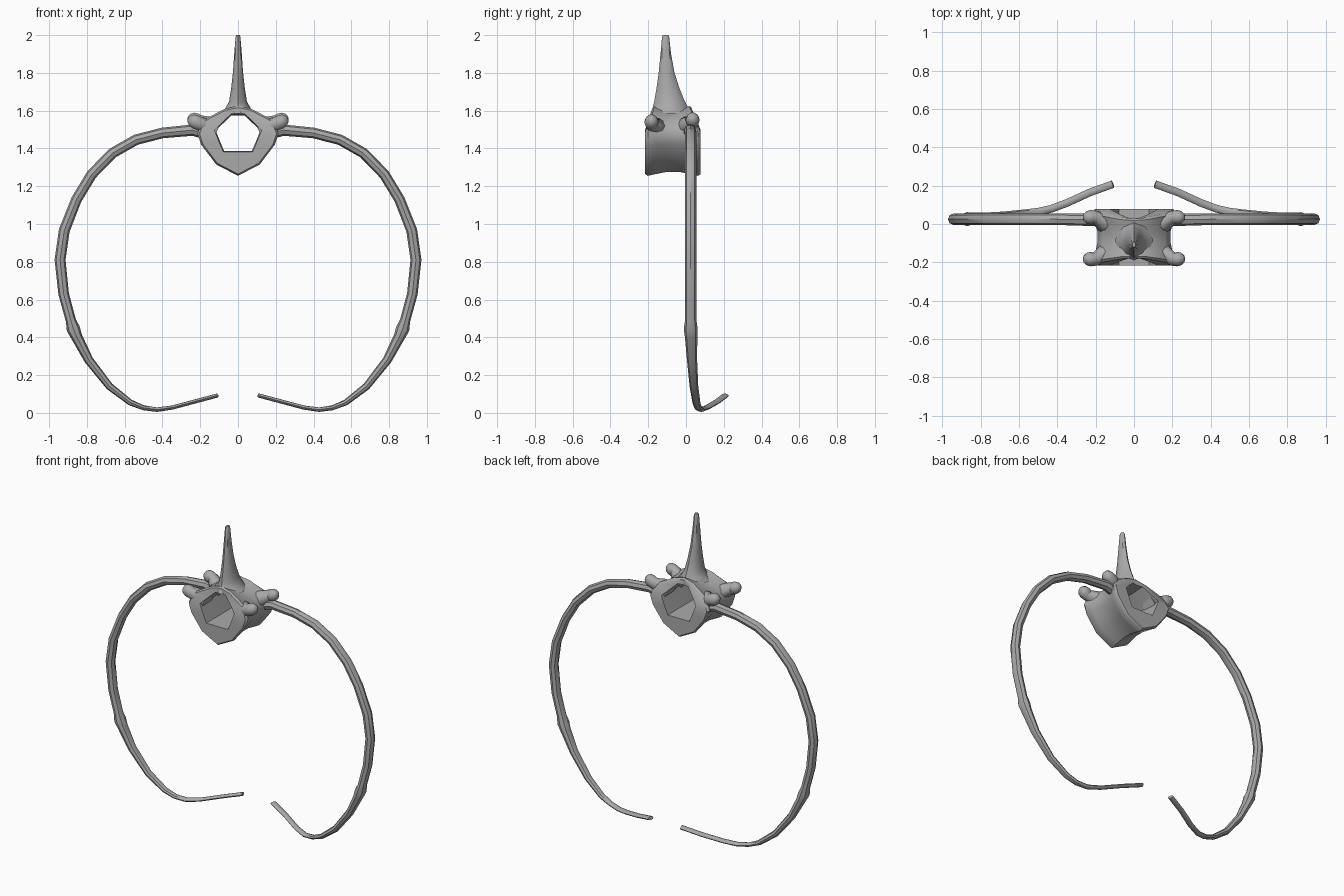
import bpy, bmesh, math
from mathutils import Vector

if "Cube" in bpy.data.objects:
    bpy.data.objects.remove(bpy.data.objects["Cube"])

bone = bpy.data.materials.new("grey bone")
bone.diffuse_color = (0.4, 0.4, 0.4, 1)
bone.use_nodes = True
bone.node_tree.nodes["Principled BSDF"].inputs["Base Color"].default_value = bone.diffuse_color


def finish(name, rings, closed_loop=False):
    """Skin a list of equal rings; cap the ends or join last ring to first."""
    bm = bmesh.new()
    vs = [[bm.verts.new(p) for p in r] for r in rings]
    n = len(vs[0])
    pairs = list(zip(vs, vs[1:]))
    if closed_loop:
        pairs.append((vs[-1], vs[0]))
    else:
        bm.faces.new(vs[0])
        bm.faces.new(vs[-1])
    for a, b in pairs:
        for i in range(n):
            j = (i + 1) % n
            bm.faces.new((a[i], a[j], b[j], b[i]))
    bmesh.ops.recalc_face_normals(bm, faces=bm.faces)
    me = bpy.data.meshes.new(name)
    bm.to_mesh(me)
    bm.free()
    ob = bpy.data.objects.new(name, me)
    bpy.context.collection.objects.link(ob)
    me.materials.append(bone)
    bpy.ops.object.select_all(action='DESELECT')
    ob.select_set(True)
    bpy.context.view_layer.objects.active = ob
    bpy.ops.object.shade_smooth_by_angle(angle=math.radians(42))
    return ob


def tube(name, pts, sides=8, mirror=1):
    """pts: x, y, z, radius along y, radius across."""
    rings = []
    P = [Vector((p[0] * mirror, p[1], p[2])) for p in pts]
    for i, p in enumerate(P):
        t = (P[min(i + 1, len(P) - 1)] - P[max(i - 1, 0)]).normalized()
        y = Vector((0, 1, 0))
        a = (y - t * t.dot(y)).normalized()
        b = t.cross(a)
        rings.append([p + a * pts[i][3] * math.cos(k * math.tau / sides)
                      + b * pts[i][4] * math.sin(k * math.tau / sides)
                      for k in range(sides)])
    return finish(name, rings)


# vertebra body: waisted ring with a five-sided hole
outer = [(0, 1.255), (.115, 1.315), (.195, 1.42), (.215, 1.48),
         (.185, 1.55), (.07, 1.61), (0, 1.625)]
inner = [(0, 1.385), (.075, 1.385), (.10, 1.445), (.12, 1.495),
         (.085, 1.53), (.035, 1.577), (0, 1.577)]


def full(h):
    return h + [(-x, z) for x, z in h[-2:0:-1]]


def ring(prof, s, t):
    out = []
    for (x, z), (_, zo) in zip(full(prof), full(outer)):
        k = max(0, zo - 1.5) / 0.125
        y0, y1 = -.217 + .04 * k, .078 - .05 * k
        out.append((x * s, y0 + (y1 - y0) * t, 1.45 + (z - 1.45) * s))
    return out


finish("vertebra_body", [
    ring(inner, 1.04, 0), ring(outer, .95, 0), ring(outer, 1, .05),
    ring(outer, .95, .2), ring(outer, .89, .4), ring(outer, .89, .6),
    ring(outer, .95, .8), ring(outer, 1, .95), ring(outer, .95, 1),
    ring(inner, 1.04, 1), ring(inner, .98, .5)], True)

# tall spine on top
tube("spine", [(0, -.085, 1.585, .105, .10), (0, -.085, 1.61, .095, .068),
               (0, -.09, 1.65, .08, .047), (0, -.097, 1.72, .06, .036),
               (0, -.103, 1.80, .042, .027), (0, -.107, 1.90, .028, .02),
               (0, -.108, 1.99, .019, .013), (0, -.108, 2.0, .014, .009)])

rib = [(.15, .02, 1.475, .034, .034), (.24, .022, 1.497, .032, .03),
       (.40, .025, 1.482, .03, .028), (.54, .025, 1.446, .03, .028),
       (.665, .025, 1.375, .03, .028), (.775, .025, 1.262, .03, .028),
       (.855, .025, 1.13, .03, .028), (.92, .025, .965, .03, .029),
       (.942, .025, .81, .03, .029), (.923, .025, .63, .03, .028),
       (.885, .025, .49, .03, .027), (.872, .025, .445, .037, .036),
       (.855, .027, .405, .033, .03), (.79, .032, .28, .027, .024),
       (.68, .042, .14, .023, .02), (.57, .055, .055, .021, .016),
       (.50, .064, .027, .02, .013), (.43, .08, .017, .02, .012),
       (.35, .11, .028, .02, .011), (.23, .165, .06, .02, .011),
       (.11, .208, .092, .02, .011)]

for side, m in (("right", 1), ("left", -1)):
    tube("rib_" + side, rib, 8, m)
    # knobbed joint processes
    for end, y, yi, z in (("front", -.183, -.155, 0), ("back", .035, .005, .01)):
        tube(f"knob_{end}_{side}", [
            (.11, yi, 1.495, .05, .06), (.165, yi, 1.515 + z, .045, .048),
            (.20, y, 1.53 + z, .036, .037), (.225, y, 1.54 + z, .038, .039),
            (.245, y, 1.55 + z, .033, .034), (.259, y, 1.556 + z, .02, .02),
            (.264, y, 1.558 + z, .006, .006)], 10, m)
